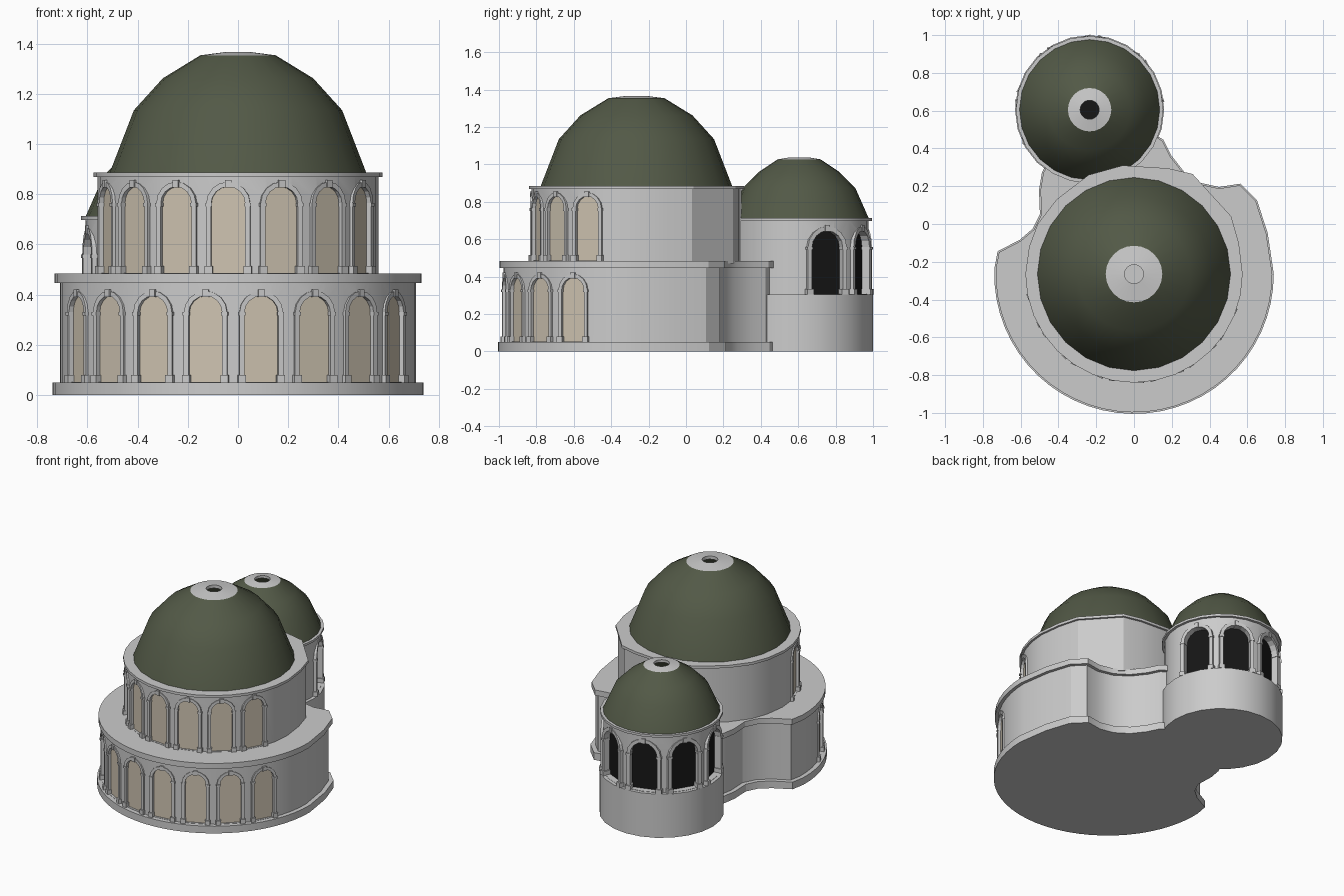
import bpy, bmesh
from math import radians, sin, cos, pi
from mathutils import Matrix, Vector

if "Cube" in bpy.data.objects:
    bpy.data.objects.remove(bpy.data.objects["Cube"])

MAIN = (0.0, -0.265)
TOWER = (-0.235, 0.605)


def material(name, rgb):
    m = bpy.data.materials.new(name)
    m.diffuse_color = (*rgb, 1)
    m.use_nodes = True
    m.node_tree.nodes["Principled BSDF"].inputs["Base Color"].default_value = m.diffuse_color
    return m


GREEN = material("dome_green", (0.085, 0.10, 0.062))
TAN = material("window_tan", (0.62, 0.55, 0.44))
BLACK = material("window_black", (0.008, 0.008, 0.008))


def finish(bm, name, mat=None, smooth=None):
    bmesh.ops.recalc_face_normals(bm, faces=bm.faces)
    me = bpy.data.meshes.new(name)
    bm.to_mesh(me)
    bm.free()
    ob = bpy.data.objects.new(name, me)
    bpy.context.collection.objects.link(ob)
    if mat:
        me.materials.append(mat)
    if smooth:
        smooth_by_angle(ob, smooth)
    return ob


def activate(ob):
    bpy.ops.object.select_all(action='DESELECT')
    ob.select_set(True)
    bpy.context.view_layer.objects.active = ob


def smooth_by_angle(ob, deg):
    activate(ob)
    bpy.ops.object.shade_smooth_by_angle(angle=radians(deg))


def slab(bm, bottom, top):
    """Closed solid between two matching loops of 3D points."""
    a = [bm.verts.new(p) for p in bottom]
    b = [bm.verts.new(p) for p in top]
    bm.faces.new(a)
    bm.faces.new(b)
    n = len(a)
    for i in range(n):
        j = (i + 1) % n
        bm.faces.new((a[i], a[j], b[j], b[i]))


def prism(name, pts, z0, z1, smooth=25, mat=None):
    bm = bmesh.new()
    slab(bm, [(x, y, z0) for x, y in pts], [(x, y, z1) for x, y in pts])
    return finish(bm, name, mat, smooth)


def arc(c, r, a0, a1, n):
    return [(c[0] + r * cos(radians(a0 + (a1 - a0) * i / n)),
             c[1] + r * sin(radians(a0 + (a1 - a0) * i / n))) for i in range(n + 1)]


def offset(pts, d):
    """Grow a counter-clockwise outline by d."""
    out = []
    for i, p in enumerate(pts):
        p, a, b = Vector(p), Vector(pts[i - 1]), Vector(pts[(i + 1) % len(pts)])
        e, f = (p - a).normalized(), (b - p).normalized()
        n, m = Vector((e.y, -e.x)), Vector((f.y, -f.x))
        out.append(tuple(p + (n + m) * d / (1 + n.dot(m))))
    return out


def revolve(name, c, profile, n=24, mat=None):
    bm = bmesh.new()
    rings = [[bm.verts.new((c[0] + r * cos(2 * pi * i / n), c[1] + r * sin(2 * pi * i / n), z))
              for i in range(n)] for r, z in profile]
    for p, q in zip(rings, rings[1:]):
        for i in range(n):
            j = (i + 1) % n
            bm.faces.new((p[i], p[j], q[j], q[i]))
    return finish(bm, name, mat, 40)


def arch_loop(hw, z0, top, n=8):
    """Round-headed outline in (across, up) coordinates."""
    s = top - hw
    return [(-hw, z0)] + [(-hw * cos(pi * i / n), s + hw * sin(pi * i / n))
                          for i in range(n + 1)] + [(hw, z0)]


def arcade(name, wall, c, r, angles, hw, z0, top, band, depth, mat):
    """Cut recesses in a wall, then add panels and framed arches."""
    cut, pan, frm = bmesh.new(), bmesh.new(), bmesh.new()
    for a in angles:
        M = Matrix.Translation((*c, 0)) @ Matrix.Rotation(radians(a), 4, 'Z')

        def ext(bm, pts, d0, d1):
            slab(bm, [M @ Vector((d0, u, w)) for u, w in pts],
                 [M @ Vector((d1, u, w)) for u, w in pts])

        def block(u, w, du, dw, d1):
            ext(frm, [(u - du, w), (u + du, w), (u + du, w + dw), (u - du, w + dw)],
                r - depth, r + d1)

        ext(cut, arch_loop(hw + 0.005, z0 + 0.002, top + 0.005), r - depth, r + 0.1)
        ext(pan, arch_loop(hw + 0.004, z0 + 0.001, top + 0.004), r - depth - 0.01, r - depth + 0.012)
        # frame band, column feet, capitals, keystone
        ext(frm, arch_loop(hw + band, z0, top + band) + arch_loop(hw, z0, top)[::-1],
            r - depth, r + 0.006)
        for s in (-1, 1):
            block(s * (hw + band / 2), z0, band * 0.8, 0.03, 0.014)
            block(s * (hw + band / 2), top - hw - 0.01, band * 0.65, 0.014, 0.010)
        block(0, top - 0.004, 0.013, band + 0.010, 0.012)
    cutter = finish(cut, name + "_cutter")
    mod = wall.modifiers.new("openings", 'BOOLEAN')
    mod.operation, mod.object, mod.solver = 'DIFFERENCE', cutter, 'EXACT'
    activate(wall)
    bpy.ops.object.modifier_apply(modifier=mod.name)
    bpy.data.objects.remove(cutter)
    smooth_by_angle(wall, 25)
    finish(pan, name + "_panels", mat)
    finish(frm, name + "_frames")


# Lower storey: round front, curved neck towards the small tower
lower = arc(MAIN, 0.732, 178, 360, 30) + [
    (0.70, -0.05), (0.645, 0.12), (0.56, 0.205), (0.45, 0.188), (0.35, 0.21), (0.26, 0.27),
    (0.19, 0.36), (0.15, 0.44), (-0.10, 0.60), (-0.36, 0.50), (-0.48, 0.27), (-0.495, 0.18),
    (-0.49, 0.05), (-0.53, -0.03), (-0.60, -0.09), (-0.715, -0.15)]
prism("lower_plinth", offset(lower, 0.008), 0, 0.05)
lower_wall = prism("lower_wall", offset(lower, -0.022), 0.03, 0.46)
prism("lower_cornice", lower, 0.447, 0.485)
arcade("lower_arch", lower_wall, MAIN, 0.708, [270 - 64.5 + 18 * i for i in range(8)],
       0.068, 0.05, 0.395, 0.02, 0.025, TAN)

# Upper storey: round front, faceted back
upper = arc(MAIN, 0.575, 180, 360, 16) + [
    (0.555, -0.10), (0.515, 0.04), (0.31, 0.265), (0.18, 0.295), (-0.06, 0.31),
    (-0.24, 0.26), (-0.41, 0.13), (-0.51, 0.0), (-0.555, -0.12)]
upper_wall = prism("upper_wall", offset(upper, -0.014), 0.47, 0.875)
prism("upper_cornice", upper, 0.868, 0.886)
arcade("upper_arch", upper_wall, MAIN, 0.558, [200 + 22 * i for i in range(7)],
       0.068, 0.485, 0.83, 0.02, 0.025, TAN)

# Main dome with open crown ring
revolve("main_dome", MAIN, [(0.512, 0.884), (0.415, 1.135), (0.30, 1.262), (0.15, 1.354)], mat=GREEN)
revolve("main_dome_ring", MAIN, [(0.15, 1.354), (0.05, 1.367), (0.05, 1.345)])

# Small tower
prism("tower_base", arc(TOWER, 0.395, 0, 345, 23), 0, 0.305)
tower_wall = prism("tower_wall", arc(TOWER, 0.372, 0, 345, 23), 0.29, 0.705)
prism("tower_cornice", arc(TOWER, 0.39, 0, 345, 23), 0.698, 0.714)
prism("tower_floor", arc(TOWER, 0.2, 0, 345, 23), 0.71, 0.718, mat=BLACK)
arcade("tower_arch", tower_wall, TOWER, 0.366, [24 + 41.5 * i for i in range(5)],
       0.09, 0.305, 0.645, 0.024, 0.05, BLACK)
revolve("small_dome", TOWER, [(0.373, 0.71), (0.30, 0.875), (0.215, 0.96), (0.115, 1.027)], mat=GREEN)
revolve("small_dome_ring", TOWER, [(0.115, 1.027), (0.05, 1.038), (0.05, 1.02)])
